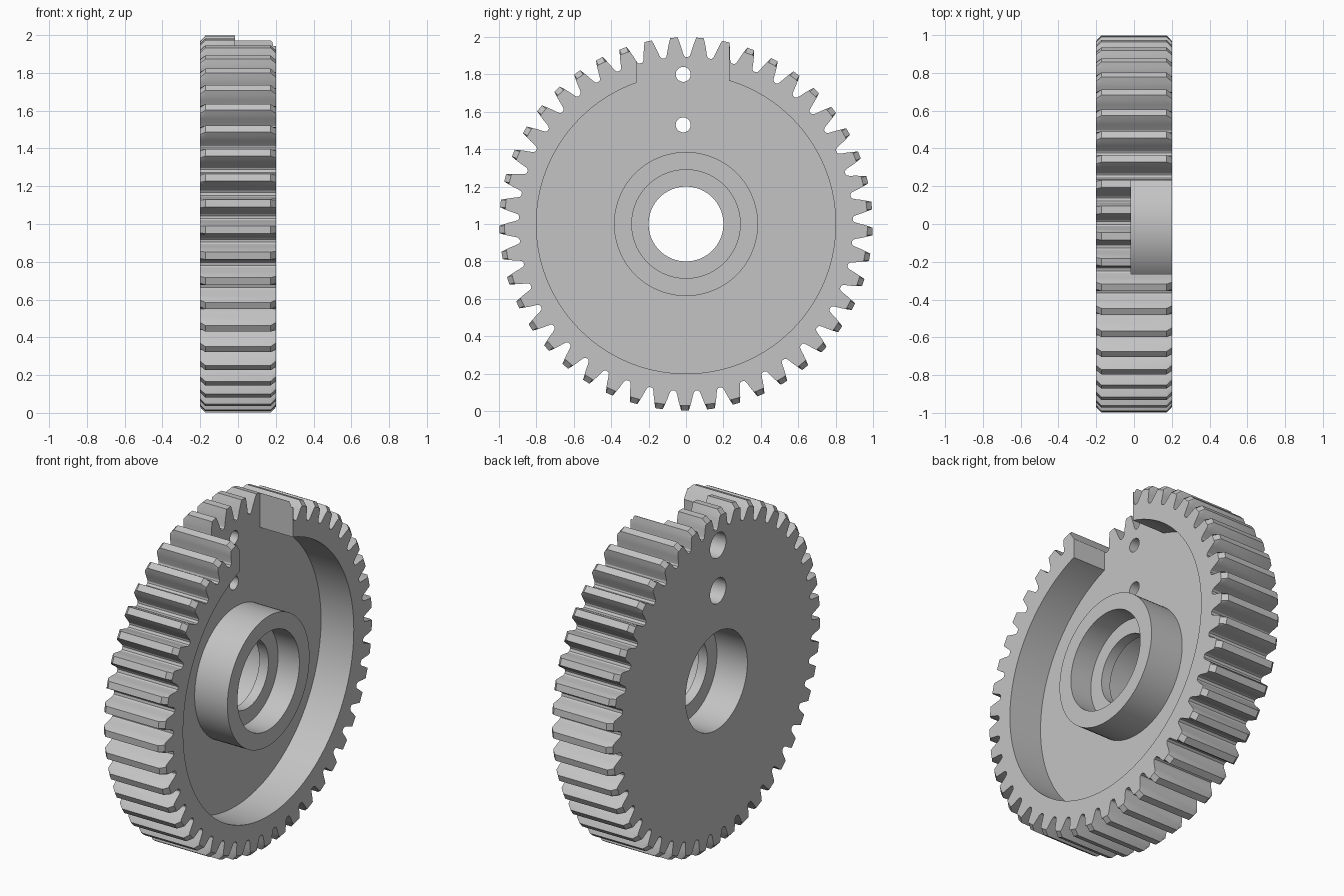
import bpy, bmesh
from math import radians, cos, sin, pi
from mathutils import Matrix

cube = bpy.data.objects.get("Cube")
if cube:
    bpy.data.objects.remove(cube, do_unlink=True)

steel = bpy.data.materials.new("plain grey steel")
steel.use_nodes = True
GREY = (0.55, 0.55, 0.55, 1)
steel.diffuse_color = GREY
steel.node_tree.nodes["Principled BSDF"].inputs["Base Color"].default_value = GREY

TEETH = 45
PHASE = -2.3        # angle of the first tooth, degrees from +y
HALF = 0.2          # half of the gear thickness
FLOOR = -0.015      # depth of the recess floor along x
CHAMFER_R = 0.97


def add_object(name, bm):
    bmesh.ops.recalc_face_normals(bm, faces=bm.faces)
    mesh = bpy.data.meshes.new(name)
    bm.to_mesh(mesh)
    bm.free()
    mesh.materials.append(steel)
    ob = bpy.data.objects.new(name, mesh)
    bpy.context.collection.objects.link(ob)
    return ob


def cylinder(name, r, x0, x1, y=0, z=1, sides=96):
    bm = bmesh.new()
    place = Matrix.Translation(((x0 + x1) / 2, y, z)) @ Matrix.Rotation(pi / 2, 4, "Y")
    bmesh.ops.create_cone(bm, cap_ends=True, segments=sides, radius1=r, radius2=r,
                          depth=x1 - x0, matrix=place)
    return add_object(name, bm)


def box(name, lo, hi):
    bm = bmesh.new()
    mid = [(a + b) / 2 for a, b in zip(lo, hi)]
    size = [b - a for a, b in zip(lo, hi)]
    place = Matrix.Translation(mid) @ Matrix.Diagonal((*size, 1))
    bmesh.ops.create_cube(bm, size=1, matrix=place)
    return add_object(name, bm)


def combine(target, tool, operation="DIFFERENCE"):
    tool.hide_render = True
    mod = target.modifiers.new(tool.name, "BOOLEAN")
    mod.object, mod.operation, mod.solver = tool, operation, "EXACT"
    bpy.context.view_layer.objects.active = target
    bpy.ops.object.modifier_apply(modifier=mod.name)
    bpy.data.objects.remove(tool, do_unlink=True)


# Toothed blank: one tooth outline (angle, radius) repeated, lofted through x
flank = [(3.5, 0.893), (3.0, 0.9), (2.65, 0.915), (2.2, 0.943), (1.7, CHAMFER_R), (1.15, 0.998)]
tooth = [(-a, r) for a, r in flank] + flank[::-1]
outline = [(radians(PHASE + i * 360 / TEETH + a), r) for i in range(TEETH) for a, r in tooth]

bm = bmesh.new()
rings = []
for x, limit in ((-HALF, CHAMFER_R), (-0.173, 1), (0.173, 1), (HALF, CHAMFER_R)):
    rings.append([bm.verts.new((x, min(r, limit) * cos(t), 1 + min(r, limit) * sin(t)))
                  for t, r in outline])
n = len(outline)
for a, b in zip(rings, rings[1:]):
    for i in range(n):
        j = (i + 1) % n
        bm.faces.new((a[i], a[j], b[j], b[i]))
bm.faces.new(rings[0])
bm.faces.new(rings[-1])
gear = add_object("gear_wheel", bm)

# Recess in one face, and the gap in its rim at the top
combine(gear, cylinder("recess_cutter", 0.8, FLOOR, 0.4, sides=160))
combine(gear, box("rim_gap_cutter", (FLOOR, -0.265, 1.6), (0.4, 0.23, 2.2)))

# Central hub with a bore that has a narrow lip inside
combine(gear, cylinder("hub", 0.385, -0.1, HALF), "UNION")
combine(gear, cylinder("bore_cutter", 0.2, -0.4, 0.4))
combine(gear, cylinder("back_bore_cutter", 0.29, -0.4, 0.0))
combine(gear, cylinder("front_bore_cutter", 0.29, 0.06, 0.4))

# Two stepped holes, wider on the plain face
for z in (1.8, 1.53):
    combine(gear, cylinder("hole_cutter", 0.04, -0.4, 0.1, -0.015, z, 40))
    combine(gear, cylinder("counterbore_cutter", 0.075, -0.4, -0.07, -0.015, z, 40))

bpy.ops.object.select_all(action="DESELECT")
gear.select_set(True)
bpy.context.view_layer.objects.active = gear
bpy.ops.object.shade_smooth_by_angle(angle=radians(25))
